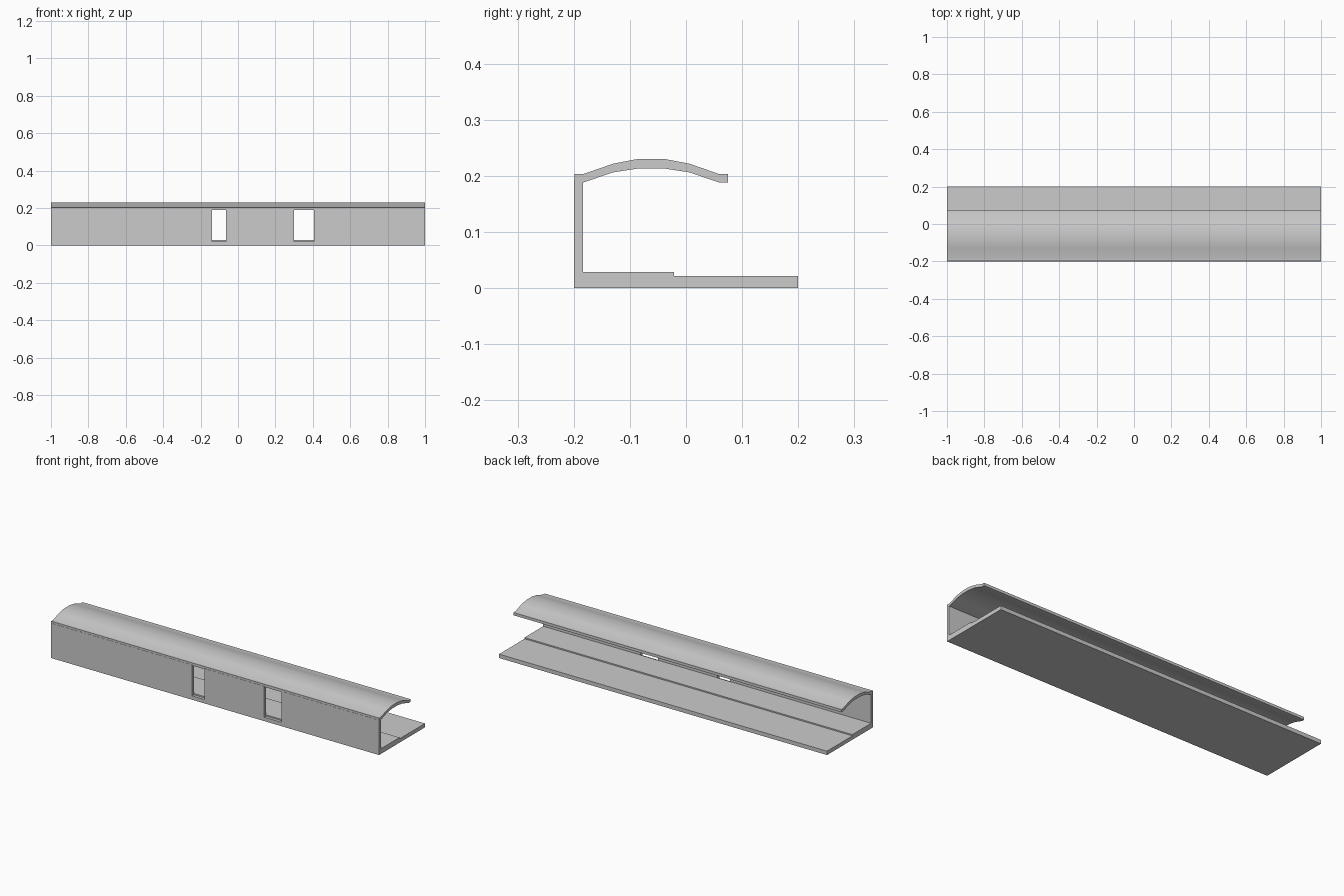
import bpy, bmesh, math

if "Cube" in bpy.data.objects:
    bpy.data.objects.remove(bpy.data.objects["Cube"])


def extrude_profile(name, profile, x0, x1):
    """Sweep a closed (y, z) outline along x."""
    bm = bmesh.new()
    face = bm.faces.new([bm.verts.new((x0, y, z)) for y, z in profile])
    ret = bmesh.ops.extrude_face_region(bm, geom=[face])
    verts = [g for g in ret["geom"] if isinstance(g, bmesh.types.BMVert)]
    bmesh.ops.translate(bm, verts=verts, vec=(x1 - x0, 0, 0))
    bmesh.ops.recalc_face_normals(bm, faces=bm.faces)
    mesh = bpy.data.meshes.new(name)
    bm.to_mesh(mesh)
    bm.free()
    obj = bpy.data.objects.new(name, mesh)
    bpy.context.collection.objects.link(obj)
    return obj


def rect(y0, y1, z0, z1):
    return [(y0, z0), (y1, z0), (y1, z1), (y0, z1)]


# Base slab and raised walkway strip
extrude_profile("base_slab", rect(-0.2, 0.2, 0, 0.0215), -1, 1)
extrude_profile("raised_floor", rect(-0.184, -0.021, 0.0215, 0.0285), -1, 1)

# Front wall, split by two door openings
for i, (x0, x1) in enumerate([(-1, -0.14), (-0.064, 0.30), (0.406, 1)]):
    extrude_profile(f"wall_section_{i + 1}", rect(-0.2, -0.184, 0.0215, 0.192), x0, x1)

# Arched roof: half outline mirrored about its crown line
crown_y = -0.062
upper = [(0.137, 0.203), (0.121, 0.203), (0.068, 0.2215), (0.026, 0.2295)]
lower = [(0.137, 0.188), (0.121, 0.188), (0.068, 0.206), (0.026, 0.2125)]
top = [(crown_y - d, z) for d, z in upper] + [(crown_y + d, z) for d, z in reversed(upper)]
under = [(crown_y + d, z) for d, z in lower] + [(crown_y - d, z) for d, z in reversed(lower)]
roof = extrude_profile("arched_roof", top + under, -1, 1)
bpy.context.view_layer.objects.active = roof
roof.select_set(True)
bpy.ops.object.shade_smooth_by_angle(angle=math.radians(30))
